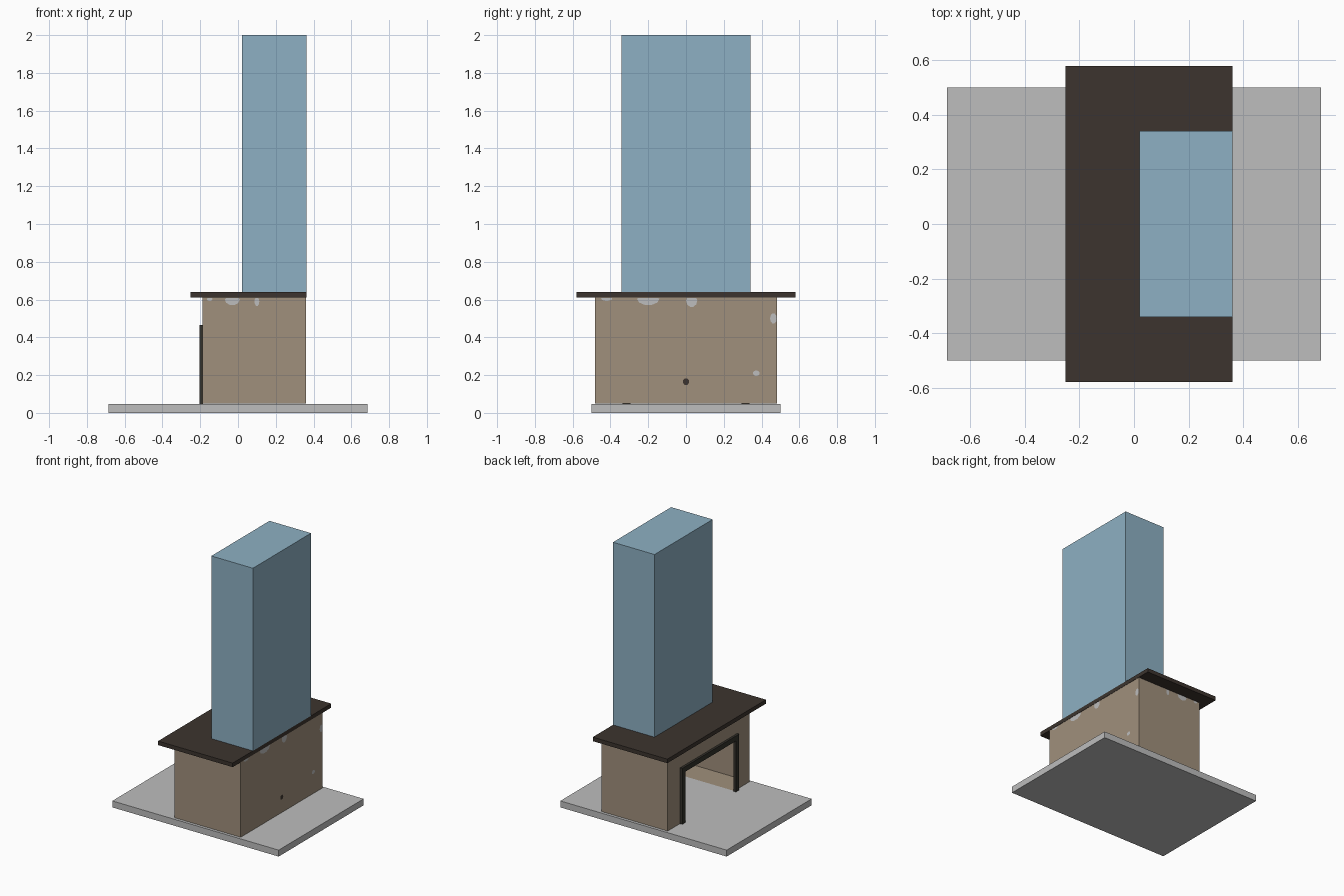
import bpy, bmesh, math

if "Cube" in bpy.data.objects:
    bpy.data.objects.remove(bpy.data.objects["Cube"])


def material(name, hex_code):
    def lin(c):
        c /= 255
        return c / 12.92 if c <= 0.04045 else ((c + 0.055) / 1.055) ** 2.4
    m = bpy.data.materials.new(name)
    m.diffuse_color = [lin(int(hex_code[i:i + 2], 16)) for i in (0, 2, 4)] + [1]
    m.use_nodes = True
    m.node_tree.nodes["Principled BSDF"].inputs["Base Color"].default_value = m.diffuse_color
    return m


GREY = material("stone_grey", "bdbdbd")
TAN = material("warm_tan", "a0907c")
DARK = material("dark_wood", "3c342e")
BLUE = material("chimney_blue", "8db0c3")
TRIM = material("black_trim", "33312a")


def make(name, polys, mat):
    bm = bmesh.new()
    for p in polys:
        bm.faces.new([bm.verts.new(v) for v in p])
    bmesh.ops.remove_doubles(bm, verts=bm.verts, dist=1e-5)
    bmesh.ops.recalc_face_normals(bm, faces=bm.faces)
    mesh = bpy.data.meshes.new(name)
    bm.to_mesh(mesh)
    bm.free()
    mesh.materials.append(mat)
    obj = bpy.data.objects.new(name, mesh)
    bpy.context.collection.objects.link(obj)
    return obj


def box(name, x0, x1, y0, y1, z0, z1, mat):
    b = [(x0, y0), (x1, y0), (x1, y1), (x0, y1)]
    lo = [(x, y, z0) for x, y in b]
    hi = [(x, y, z1) for x, y in b]
    sides = [[lo[i], lo[(i + 1) % 4], hi[(i + 1) % 4], hi[i]] for i in range(4)]
    return make(name, [lo[::-1], hi] + sides, mat)


# Slab, mantel and chimney
box("base_slab", -0.685, 0.685, -0.5, 0.5, 0, 0.048, GREY)
box("mantel_shelf", -0.252, 0.362, -0.58, 0.58, 0.61, 0.64, DARK)
box("chimney_breast", 0.02, 0.362, -0.342, 0.342, 0.64, 2.0, BLUE)

# Hollow surround with an opening in its -x face; leg floors are tan
X0, X1, Y, Z0, Z1 = -0.187, 0.36, 0.482, 0.05, 0.61
OY, OZ = 0.3, 0.43


def wall_x(x, y0, y1, z0, z1):
    return [(x, y0, z0), (x, y1, z0), (x, y1, z1), (x, y0, z1)]


polys = [wall_x(X1, -Y, Y, Z0, Z1), wall_x(X0, -OY, OY, OZ, Z1),
         [(X0, -Y, Z1), (X1, -Y, Z1), (X1, Y, Z1), (X0, Y, Z1)]]
for s in (-1, 1):
    polys += [wall_x(X0, s * OY, s * Y, Z0, OZ), wall_x(X0, s * OY, s * Y, OZ, Z1),
              [(X0, s * Y, Z0), (X1, s * Y, Z0), (X1, s * Y, Z1), (X0, s * Y, Z1)],
              [(X0, s * OY, Z0), (X1, s * OY, Z0), (X1, s * Y, Z0), (X0, s * Y, Z0)]]
make("fireplace_surround", polys, TAN)

# Trim around the opening
for side, s in (("left", 1), ("right", -1)):
    a, b = sorted((s * 0.295, s * 0.335))
    box("trim_post_" + side, -0.204, -0.185, a, b, 0.048, 0.465, TRIM)
box("trim_lintel", -0.204, -0.185, -0.295, 0.295, 0.427, 0.465, TRIM)


# Worn patches: (centre, height, half width, half height), clipped by the shelf
def patch(name, place, u, z, ru, rz, mat):
    pts = [(u + ru * math.cos(t * math.pi / 5), min(z + rz * math.sin(t * math.pi / 5), 0.609))
           for t in range(10)]
    make(name, [[place(*p) for p in pts]], mat)


for i, (u, z, ru, rz) in enumerate([(-0.42, 0.605, 0.03, 0.012), (-0.2, 0.605, 0.06, 0.035),
                                    (0.03, 0.595, 0.03, 0.035), (0.463, 0.5, 0.018, 0.028),
                                    (0.372, 0.21, 0.018, 0.015)]):
    patch(f"back_patch_{i}", lambda a, b: (X1 + 0.001, a, b), u, z, ru, rz, GREY)
patch("back_dark_spot", lambda a, b: (X1 + 0.001, a, b), 0.0, 0.165, 0.017, 0.018, DARK)
for s in (-1, 1):
    for i, (u, z, ru, rz) in enumerate([(-0.15, 0.602, 0.015, 0.01), (-0.03, 0.6, 0.04, 0.03),
                                        (0.1, 0.59, 0.013, 0.025)]):
        patch(f"side_patch_{i}", lambda a, b: (a, s * (Y + 0.001), b), u, z, ru, rz, GREY)
